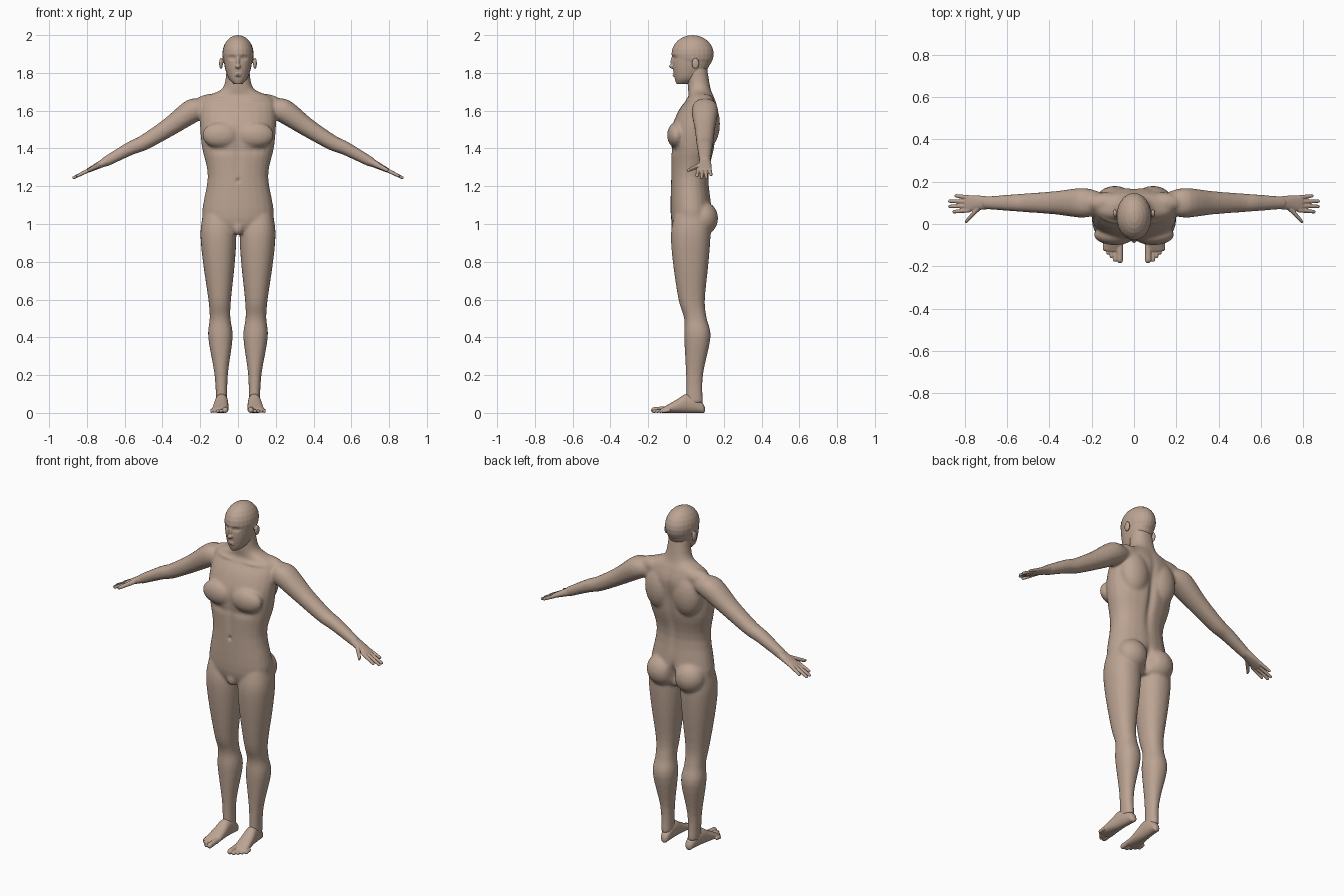
import bpy, bmesh, math
from mathutils import Vector, Matrix

cube = bpy.data.objects.get("Cube")
if cube:
    bpy.data.objects.remove(cube, do_unlink=True)

skin = bpy.data.materials.new("skin")
skin.use_nodes = True
skin.diffuse_color = (0.5, 0.37, 0.29, 1)
shader = next(node for node in skin.node_tree.nodes if node.type == 'BSDF_PRINCIPLED')
shader.inputs["Base Color"].default_value = skin.diffuse_color

ACROSS, DEPTH, UP = Matrix.Identity(3)
ARM_UP = Vector((1, 0, 2)).normalized()
BOTH, MIDDLE = (1, -1), (1,)
SQUARENESS = 2.2
SEGMENTS = 24


def subdivide(stations, steps=4):
    """Run a smooth curve through the stations (centre and two half sizes)."""
    points = [Vector(station) for station in stations]
    slopes = [(after - before) / 2 for before, after
              in zip(points[:1] + points[:-1], points[1:] + points[-1:])]
    curve = []
    for here, there, leave, arrive in zip(points, points[1:], slopes, slopes[1:]):
        for step in range(steps):
            t = step / steps
            ease = t * t * (3 - 2 * t)
            curve.append(here.lerp(there, ease) + leave * t * (1 - t) ** 2
                         - arrive * t * t * (1 - t))
    return curve + points[-1:]


def round_end(end, inner):
    """Rings that close a tube with a dome."""
    centre, wide, high = end
    outward = (centre - inner[0]).normalized() * min(wide, high)
    return [(centre + outward * math.sin(turn), wide * math.cos(turn), high * math.cos(turn))
            for turn in map(math.radians, (30, 60, 80))]


def superellipse(turn):
    """Point on a slightly squared unit circle."""
    return [math.copysign(abs(value) ** (2 / SQUARENESS), value)
            for value in (math.cos(turn), math.sin(turn))]


def tube(bm, stations, wide_axis, high_axis, sides=BOTH, rounded=True):
    """Loft sections spanned by the two axes through the stations."""
    rings = [(Vector(s[:3]), s[3], s[4]) for s in subdivide(stations)]
    if rounded:
        start = round_end(rings[0], rings[1])
        finish_cap = round_end(rings[-1], rings[-2])
        rings = start[::-1] + rings + finish_cap
    outline = [superellipse(math.tau * k / SEGMENTS) for k in range(SEGMENTS)]
    for side in sides:
        loops = []
        for centre, wide, high in rings:
            spots = [centre + wide_axis * wide * c + high_axis * high * s for c, s in outline]
            loops.append([bm.verts.new((p.x * side, p.y, p.z)) for p in spots])
        for low, high in zip(loops, loops[1:]):
            for k in range(SEGMENTS):
                bm.faces.new((low[k - 1], low[k], high[k], high[k - 1]))
        bm.faces.new(loops[0])
        bm.faces.new(loops[-1])


def column(bm, rows, axis=None):
    """Upright loft from rows of height, half width, front and back."""
    stations = [(axis(z) if axis else 0, (front + back) / 2, z, half, (back - front) / 2)
                for z, half, front, back in rows]
    tube(bm, stations, ACROSS, DEPTH, BOTH if axis else MIDDLE, rounded=False)


def ball(bm, centre, radii):
    """Ellipsoid, mirrored unless it sits on the midline."""
    for side in BOTH if centre[0] else MIDDLE:
        place = Matrix.Translation((centre[0] * side, centre[1], centre[2]))
        bmesh.ops.create_uvsphere(bm, u_segments=SEGMENTS, v_segments=SEGMENTS // 2, radius=1,
                                  matrix=place @ Matrix.Diagonal((*radii, 1)))


def fuse(bm, name, voxel, smoothing):
    """Merge the overlapping pieces into one smooth skin."""
    bmesh.ops.recalc_face_normals(bm, faces=bm.faces)
    rough = bpy.data.meshes.new(name)
    bm.to_mesh(rough)
    bm.free()
    obj = bpy.data.objects.new(name, rough)
    bpy.context.collection.objects.link(obj)
    remesh = obj.modifiers.new("fuse", 'REMESH')
    remesh.mode = 'VOXEL'
    remesh.voxel_size = voxel
    soften = obj.modifiers.new("soften", 'SMOOTH')
    soften.iterations = smoothing
    graph = bpy.context.evaluated_depsgraph_get()
    obj.data = bpy.data.meshes.new_from_object(obj.evaluated_get(graph))
    obj.modifiers.clear()
    bpy.data.meshes.remove(rough)
    obj.data.name = name
    obj.data.materials.clear()
    obj.data.materials.append(skin)
    for face in obj.data.polygons:
        face.use_smooth = True
    return obj


def press(obj, centre, radii, push):
    """Push the skin along y with a soft brush, mirrored off the midline."""
    for side in BOTH if centre[0] else MIDDLE:
        for vertex in obj.data.vertices:
            spot = (vertex.co.x * side, vertex.co.y, vertex.co.z)
            distance = sum(((p - c) / r) ** 2 for p, c, r in zip(spot, centre, radii))
            if distance < 6:
                vertex.co.y += push * math.exp(-distance)
    obj.data.update()


# Torso and neck
trunk = bmesh.new()
column(trunk, [(.95, .1, -.05, .1), (1.03, .19, -.08, .14), (1.25, .16, -.08, .12),
               (1.4, .19, -.08, .15), (1.5, .2, -.08, .16), (1.6, .2, -.04, .17),
               (1.67, .18, .01, .15), (1.72, .08, .01, .13), (1.84, .06, 0, .11)])

# Muscle masses: chest, shoulder blades, neck slope, buttocks, groin
ball(trunk, (.09, -.05, 1.47), (.1, .05, .07))
ball(trunk, (.09, .11, 1.53), (.09, .07, .13))
ball(trunk, (.13, .1, 1.64), (.1, .05, .05))
ball(trunk, (.09, .09, 1.03), (.09, .08, .09))
ball(trunk, (0, -.05, .98), (.03, .03, .04))

# Legs, leaning slightly outward with height
column(trunk, [(1.05, .08, -.06, .12), (.95, .095, -.08, .13), (.8, .085, -.07, .12),
               (.6, .06, -.04, .1), (.5, .055, -.01, .11), (.4, .065, -.01, .13),
               (.2, .035, 0, .09), (.05, .03, 0, .09)],
       axis=lambda z: .085 + .02 * z)

# Arms, a little flatter than deep
arm = [(.16, 1.62, .05), (.24, 1.6, .07), (.37, 1.51, .055),
       (.5, 1.43, .045), (.57, 1.4, .04), (.7, 1.33, .03)]
tube(trunk, [(x, .1, z, half, half * .9) for x, z, half in arm], DEPTH, ARM_UP)
body = fuse(trunk, "body", voxel=.008, smoothing=8)

# Spine, buttock cleft, front midline, chest crease, collarbone, navel
press(body, (0, .15, 1.4), (.02, .06, .2), -.015)
press(body, (0, .14, 1.02), (.02, .06, .06), -.04)
press(body, (0, -.09, 1.4), (.02, .05, .15), .008)
press(body, (.09, -.08, 1.39), (.07, .05, .02), .006)
press(body, (.1, 0, 1.66), (.07, .05, .01), -.008)
press(body, (0, -.08, 1.23), (.01, .04, .01), .01)

# Head: cranium and jaw
skull = bmesh.new()
ball(skull, (0, .035, 1.9), (.083, .112, .1))
column(skull, [(1.74, .02, -.05, .02), (1.77, .05, -.06, .07),
               (1.83, .07, -.07, .12), (1.9, .08, -.07, .14)])

# Nose bridge, nose tip, lips and ears
ball(skull, (0, -.07, 1.86), (.01, .012, .03))
ball(skull, (0, -.07, 1.835), (.015, .02, .013))
ball(skull, (0, -.06, 1.79), (.02, .014, .01))
ball(skull, (.09, .05, 1.85), (.01, .02, .03))
head = fuse(skull, "head", voxel=.004, smoothing=3)

# Eye sockets, eyeballs and mouth line
press(head, (.03, -.07, 1.88), (.017, .04, .01), .012)
press(head, (.03, -.06, 1.88), (.01, .03, .006), -.006)
press(head, (0, -.07, 1.79), (.02, .03, .003), .006)


def hand_station(x, y, wide, high):
    """Station on the slope that carries on from the forearm."""
    return x, y, 1.33 - (x - .7) / 2, wide, high


# Hands: palm, four fingers and thumb
palms = bmesh.new()
tube(palms, [hand_station(.69, .1, .03, .024), hand_station(.74, .1, .035, .018),
             hand_station(.79, .096, .04, .012)], DEPTH, ARM_UP)
for i, tip in enumerate((.85, .87, .87, .84)):
    tube(palms, [hand_station(.78, .065 + i * .02, .011, .011),
                 hand_station(tip, .058 + i * .025, .008, .008)], DEPTH, ARM_UP)
tube(palms, [hand_station(.73, .08, .016, .014),
             hand_station(.79, .015, .01, .01)], DEPTH, ARM_UP)
fuse(palms, "hands", voxel=.003, smoothing=3)

# Feet: sole and instep from rows of depth, half width and top height
soles = bmesh.new()
foot = [(.08, .025, .06), (.05, .03, .09), (0, .035, .1), (-.05, .04, .07), (-.12, .045, .03)]
tube(soles, [(.087 - .07 * y, y, top / 2, half, top / 2) for y, half, top in foot], ACROSS, UP)

# Big toe, then the smaller toes stepping back
toes = [(.067, -.17, .015)] + [(.09 + i * .016, -.17 + i * .017, .009) for i in range(4)]
for x, tip, r in toes:
    tube(soles, [(x, -.09, r * 1.5, r, r), (x, tip, r, r, r)], ACROSS, UP)
fuse(soles, "feet", voxel=.003, smoothing=3)
